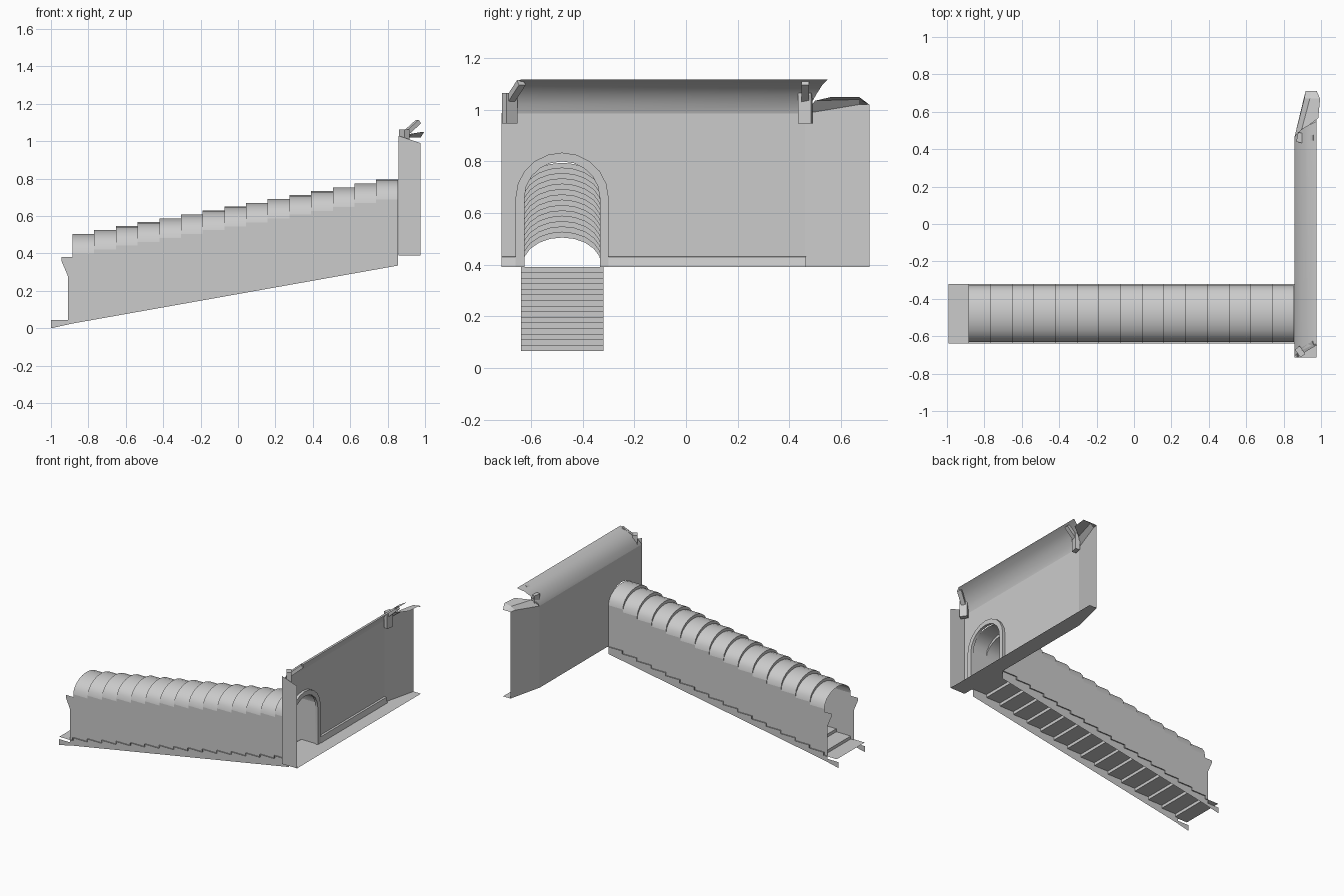
import bpy, math
from mathutils import Vector, Matrix

if "Cube" in bpy.data.objects:
    bpy.data.objects.remove(bpy.data.objects["Cube"])

YC, HW = -0.48, 0.152          # passage centre line and half width
N, X0, RUN = 15, -0.885, 0.116  # number of steps, start and tread length
RISE = 0.0217
WX, FX = 0.857, 0.977          # back wall plane and front edge of platform


def mesh(name, verts, faces, smooth=None):
    me = bpy.data.meshes.new(name)
    me.from_pydata([tuple(v) for v in verts], [], faces)
    me.validate()
    ob = bpy.data.objects.new(name, me)
    bpy.context.collection.objects.link(ob)
    if smooth:
        bpy.context.view_layer.objects.active = ob
        ob.select_set(True)
        bpy.ops.object.shade_smooth_by_angle(angle=math.radians(smooth))
        ob.select_set(False)
    return ob


def loft(name, sections, smooth=None):
    n = len(sections[0])
    verts = [p for s in sections for p in s]
    faces = [(a * n + i, a * n + i + 1, (a + 1) * n + i + 1, (a + 1) * n + i)
             for a in range(len(sections) - 1) for i in range(n - 1)]
    return mesh(name, verts, faces, smooth)


def arch(r, h, spring, segs=10):
    return [(YC - r * math.cos(math.pi * i / segs), spring + h * math.sin(math.pi * i / segs))
            for i in range(segs + 1)]


def box(name, size, loc, rot):
    s = [Vector((x * size[0], y * size[1], z * size[2])) / 2
         for x in (-1, 1) for y in (-1, 1) for z in (-1, 1)]
    return mesh(name, [rot @ v + Vector(loc) for v in s],
                [(0, 1, 3, 2), (4, 6, 7, 5), (0, 4, 5, 1), (2, 3, 7, 6), (0, 2, 6, 4), (1, 5, 7, 3)])


def slope(x):
    return 0.005 + (x + 1) * 0.178


# Stepped barrel vault, with closed crescents between the segments
rings = []
for i in range(N):
    for x in (X0 + i * RUN, min(X0 + (i + 1) * RUN, WX)):
        rings.append([(x, y, z) for y, z in arch(HW, 0.105, 0.40 + 0.0207 * i)])
loft("stepped_vault", rings, 35)

# Side walls: sloping foot, stepped top and flared lower end
for side, name in ((-1, "left_side_wall"), (1, "right_side_wall")):
    y = YC + side * HW
    verts, faces = [], []
    for i in range(N):
        a, b, t = X0 + i * RUN, min(X0 + (i + 1) * RUN, WX), 0.40 + 0.0207 * i
        k = len(verts)
        verts += [(a, y, slope(a)), (b, y, slope(b)), (b, y, t), (a, y, t)]
        faces.append((k, k + 1, k + 2, k + 3))
    end = [(-1, 0), (X0, slope(X0)), (X0, 0.38), (-0.945, 0.38), (-0.945, 0.363),
           (-0.91, 0.28), (-0.91, 0.043), (-1, 0.043)]
    k = len(verts)
    verts += [(x, y, z) for x, z in end]
    faces.append(tuple(range(k, k + len(end))))
    mesh(name, verts, faces)

# Stairs: one folded sheet of treads and risers
path = [(-0.992, 0.065)]
for i in range(N):
    x, z = X0 + i * RUN, 0.065 + i * RISE
    path += [(x, z), (x, z + RISE)]
path.append((WX, 0.39))
loft("stairs", [[(x, YC + s * 0.16, z) for x, z in path] for s in (1, -1)])

# Upper wall with arched doorway, its angled end and the end panel
door = arch(0.15, 0.14, 0.66)
outline = [(-0.715, 0.39), (YC - 0.15, 0.39)] + door + [(YC + 0.15, 0.39), (0.46, 0.39),
                                                      (0.46, 0.985), (-0.715, 0.985)]
mesh("upper_wall", [(WX, y, z) for y, z in outline], [tuple(range(len(outline)))])
mesh("angled_wall", [(WX, 0.46, 0.39), (0.917, 0.71, 0.39), (0.917, 0.71, 1.02),
                     (0.91, 0.67, 1.02), (WX, 0.46, 0.985)], [(0, 1, 2, 3, 4)])
mesh("end_panel", [(WX, -0.715, 0.39), (FX, -0.715, 0.39), (FX, -0.715, 0.99), (WX, -0.715, 1.03)],
     [(0, 1, 2, 3)])
mesh("platform_floor", [(WX, -0.715, 0.39), (FX, -0.715, 0.39), (FX, 0.71, 0.39),
                        (0.917, 0.71, 0.39), (WX, 0.46, 0.39)], [(0, 1, 2, 3, 4)])

# Curved cove above the wall and the lower stub over the angled end
cove = [(WX, 0.985), (0.868, 1.02), (0.895, 1.06), (0.93, 1.095), (FX, 1.118)]
ends = [[], []]
for i, (x, z) in enumerate(cove):
    t = i / 4
    ends[0].append((x, -0.715 + 0.075 * t, z))
    ends[1].append((x, 0.46 + 0.09 * t, z))
loft("ceiling_cove", ends, 40)
loft("cove_stub", [[(WX, 0.46, 0.985), (0.895, 0.50, 1.035), (0.985, 0.565, 1.05)],
                   [(0.91, 0.67, 1.02), (0.94, 0.67, 1.04), (0.995, 0.67, 1.05)],
                   [(0.917, 0.71, 1.02), (0.945, 0.71, 1.02), (FX, 0.71, 1.02)]])

# Doorway trim
def frame(r, h):
    return [(YC - r, 0.39)] + arch(r, h, 0.66) + [(YC + r, 0.39)]


inner, outer = frame(0.146, 0.14), frame(0.18, 0.174)
loft("door_trim", [[(x, y, z) for y, z in f] for x, f in
                   ((WX, inner), (WX + 0.02, inner), (WX + 0.02, outer), (WX, outer))], 30)

# Sloped skirting on both sides of the doorway
for name, a, b in (("skirting_short", -0.715, YC - 0.18), ("skirting_long", YC + 0.18, 0.465)):
    loft(name, [[(WX, y, 0.432), (WX + 0.014, y, 0.43), (WX + 0.022, y, 0.39)] for y in (a, b)])

# Two brackets with leaning struts under the cove
for name, y, ang, dy in (("end_bracket", -0.683, 35, 0.045), ("middle_bracket", 0.462, -12, 0.0)):
    base = Vector((0.888, y, 1.005))
    box(name, (0.032, 0.052, 0.118), base, Matrix.Rotation(math.radians(ang), 3, 'Z'))
    a, b = base + Vector((0, 0, 0.03)), Vector((0.965, y + dy, 1.105))
    rot = (b - a).to_track_quat('Z', 'Y').to_matrix()
    box(name + "_strut", (0.03, 0.024, (b - a).length), (a + b) / 2, rot)
